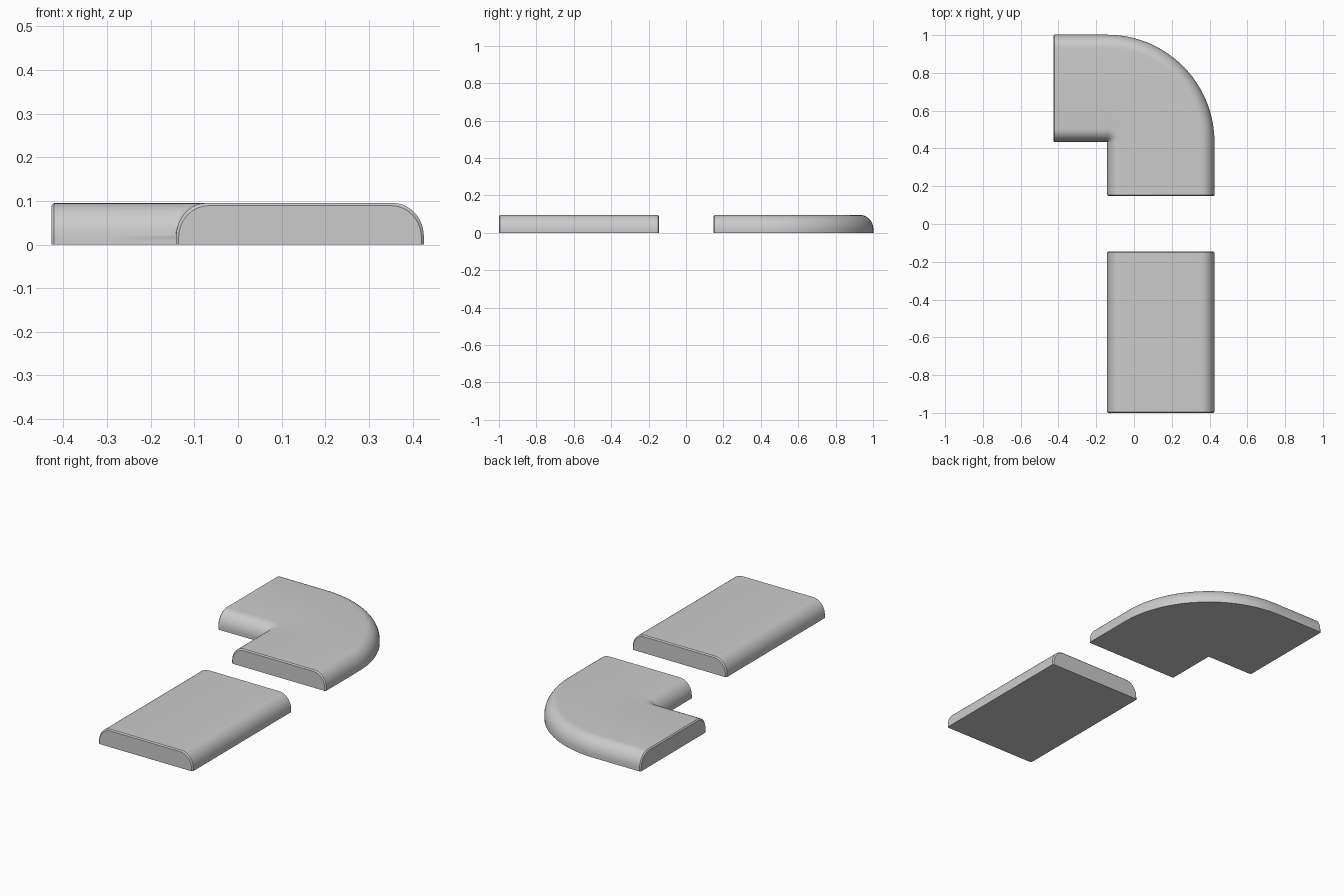
import bpy, bmesh, math

if "Cube" in bpy.data.objects:
    bpy.data.objects.remove(bpy.data.objects["Cube"])

WIDTH, HEIGHT, EDGE = 0.568, 0.095, 0.006
RX, RZ = 0.07, 0.078          # top edge rounding


def profile():
    # flat base, rounded upper edges; d runs across from the inner edge
    arc = [(i / 10) * math.pi / 2 for i in range(11)]
    right = [(WIDTH - RX + RX * math.cos(a), HEIGHT - RZ + RZ * math.sin(a)) for a in arc]
    left = [(WIDTH - d, z) for d, z in reversed(right)]
    return [(0, 0), (WIDTH, 0)] + right + left


def sweep(name, stations):
    # each station: x, y, angle of the cross direction, inset of the section
    bm = bmesh.new()
    rings = []
    for x, y, a, inset in stations:
        kx = 1 - 2 * inset / WIDTH
        kz = 1 - inset / HEIGHT
        ring = []
        for d, z in profile():
            d = WIDTH / 2 + (d - WIDTH / 2) * kx
            ring.append(bm.verts.new((x + d * math.cos(a), y + d * math.sin(a), z * kz)))
        rings.append(ring)
    n = len(rings[0])
    for r, s in zip(rings, rings[1:]):
        for i in range(n):
            j = (i + 1) % n
            bm.faces.new((r[i], r[j], s[j], s[i]))
    bm.faces.new(rings[0])
    bm.faces.new(rings[-1])
    bmesh.ops.remove_doubles(bm, verts=bm.verts, dist=1e-5)
    bmesh.ops.recalc_face_normals(bm, faces=bm.faces)
    mesh = bpy.data.meshes.new(name)
    bm.to_mesh(mesh)
    bm.free()
    obj = bpy.data.objects.new(name, mesh)
    bpy.context.collection.objects.link(obj)
    bpy.ops.object.select_all(action='DESELECT')
    obj.select_set(True)
    bpy.context.view_layer.objects.active = obj
    bpy.ops.object.shade_smooth_by_angle(angle=math.radians(30))


X0, Y0 = -0.142, 0.434        # inner corner, pivot of the bend
Q = math.pi / 2

# straight kerb
sweep("straight_kerb", [(X0, -1, 0, EDGE), (X0, -1 + EDGE, 0, 0),
                        (X0, -0.145 - EDGE, 0, 0), (X0, -0.145, 0, EDGE)])

# corner kerb: short straight, quarter turn about the inner corner, short straight
turn = [(X0, Y0, Q * i / 32, 0) for i in range(33)]
sweep("corner_kerb", [(X0, 0.147, 0, EDGE), (X0, 0.147 + EDGE, 0, 0)] + turn +
      [(-0.427 + EDGE, Y0, Q, 0), (-0.427, Y0, Q, EDGE)])
